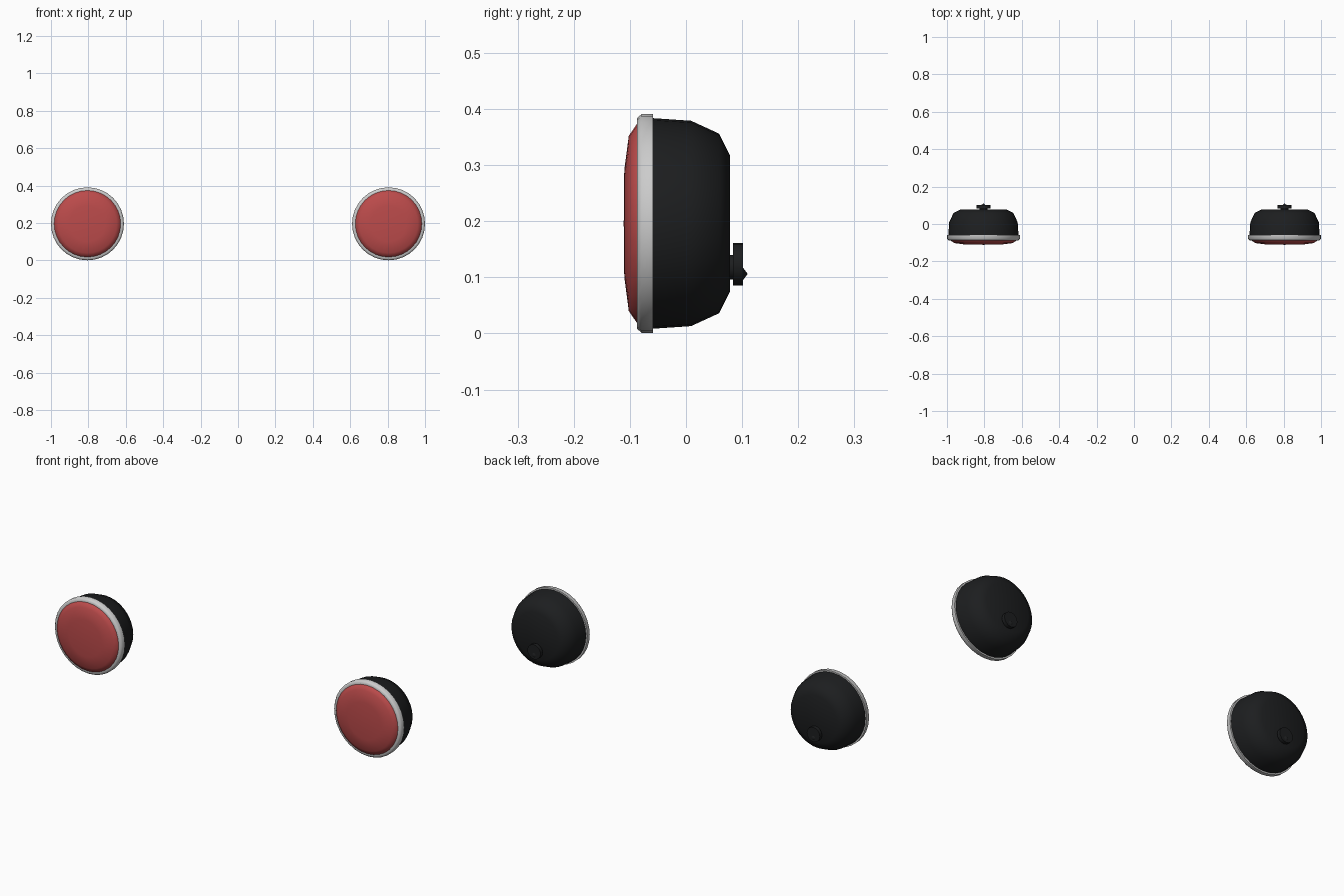
import bpy, bmesh
from math import cos, sin, pi, radians

if "Cube" in bpy.data.objects:
    bpy.data.objects.remove(bpy.data.objects["Cube"])

CX, CZ, SIDES = 0.805, 0.196, 32


def material(name, color):
    m = bpy.data.materials.new(name)
    m.diffuse_color = (*color, 1)
    m.use_nodes = True
    m.node_tree.nodes["Principled BSDF"].inputs["Base Color"].default_value = m.diffuse_color
    return m


red = material("red_lens", (0.5, 0.07, 0.07))
black = material("black_housing", (0.012, 0.013, 0.014))
chrome = material("pale_rim", (0.8, 0.8, 0.8))


def lathe(name, profile, x, z, mat, sides=SIDES, closed=False):
    """Spin (y, radius) points about an axis parallel to y."""
    bm = bmesh.new()
    rings = []
    for y, r in profile:
        if r == 0:
            rings.append([bm.verts.new((0, y, 0))] * sides)
        else:
            rings.append([bm.verts.new((r * cos(2 * pi * i / sides), y,
                                        r * sin(2 * pi * i / sides)))
                          for i in range(sides)])
    pairs = list(zip(rings, rings[1:]))
    if closed:
        pairs.append((rings[-1], rings[0]))
    for a, b in pairs:
        for i in range(sides):
            j = (i + 1) % sides
            bm.faces.new(list(dict.fromkeys((a[i], a[j], b[j], b[i]))))
    bmesh.ops.recalc_face_normals(bm, faces=bm.faces)
    mesh = bpy.data.meshes.new(name)
    bm.to_mesh(mesh)
    bm.free()
    ob = bpy.data.objects.new(name, mesh)
    ob.location = (x, 0, z)
    mesh.materials.append(mat)
    bpy.context.collection.objects.link(ob)
    bpy.ops.object.select_all(action='DESELECT')
    ob.select_set(True)
    bpy.context.view_layer.objects.active = ob
    bpy.ops.object.shade_smooth_by_angle(angle=radians(50))
    return ob


for side, x in (("left", -CX), ("right", CX)):
    # domed lens
    lathe(side + "_lens", [(-0.111, 0), (-0.110, 0.095), (-0.102, 0.156),
                           (-0.087, 0.178), (-0.075, 0.181)], x, CZ, red)
    # bevelled rim ring
    lathe(side + "_rim", [(-0.087, 0.178), (-0.087, 0.188), (-0.079, 0.195),
                          (-0.059, 0.195), (-0.059, 0.178)],
          x, CZ, chrome, closed=True)
    # rounded cup housing
    lathe(side + "_housing", [(-0.065, 0.188), (0.009, 0.183), (0.059, 0.160),
                              (0.078, 0.122), (0.078, 0)], x, CZ, black)
    # cable fitting low on the back: stem, flange and small tip
    lathe(side + "_fitting_stem", [(0.076, 0.022), (0.086, 0.022)], x, 0.118, black, 16)
    lathe(side + "_fitting_flange", [(0.084, 0), (0.084, 0.038), (0.102, 0.038),
                                     (0.102, 0)], x, 0.123, black, 16)
    lathe(side + "_fitting_tip", [(0.101, 0.012), (0.110, 0)], x, 0.106, black, 12)
